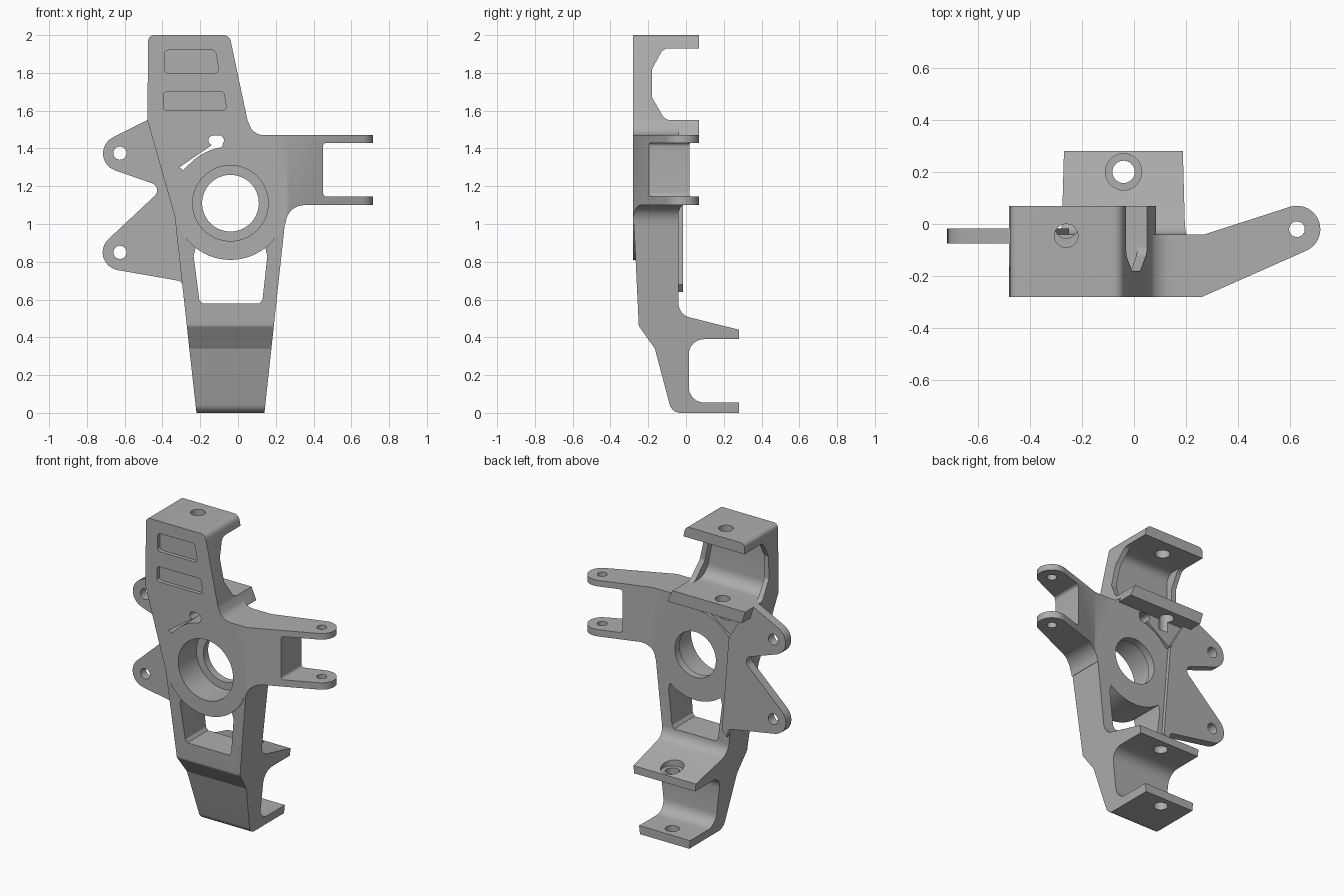
import bpy, bmesh, math
from mathutils import Vector

if "Cube" in bpy.data.objects:
    bpy.data.objects.remove(bpy.data.objects["Cube"])

metal = bpy.data.materials.new("grey_metal")
metal.diffuse_color = (0.42, 0.42, 0.42, 1)
metal.use_nodes = True
metal.node_tree.nodes["Principled BSDF"].inputs["Base Color"].default_value = metal.diffuse_color


def rounded(pts, n=8):
    """Round each (a, b, radius) corner of a closed outline."""
    out = []
    for i, p in enumerate(pts):
        c = Vector(p[:2])
        if len(p) < 3:
            out.append(c)
            continue
        u = (Vector(pts[i - 1][:2]) - c).normalized()
        v = (Vector(pts[(i + 1) % len(pts)][:2]) - c).normalized()
        half = u.angle(v) / 2
        centre = c + (u + v).normalized() * (p[2] / math.sin(half))
        s = c + u * (p[2] / math.tan(half)) - centre
        e = c + v * (p[2] / math.tan(half)) - centre
        sweep = s.angle_signed(e)
        for k in range(n + 1):
            t = -sweep * k / n
            out.append(centre + Vector((s.x * math.cos(t) - s.y * math.sin(t),
                                        s.x * math.sin(t) + s.y * math.cos(t))))
    return out


def arc(ca, cb, r, a0, a1, n=16):
    return [(ca + r * math.cos(math.radians(a0 + (a1 - a0) * k / n)),
             cb + r * math.sin(math.radians(a0 + (a1 - a0) * k / n))) for k in range(n + 1)]


def prism(name, axis, pts, lo, hi):
    """Extrude an outline along one axis between lo and hi."""
    place = {'x': lambda a, b, t: (t, a, b), 'y': lambda a, b, t: (a, t, b),
             'z': lambda a, b, t: (a, b, t)}[axis]
    bm = bmesh.new()
    rings = [[bm.verts.new(place(p[0], p[1], t)) for p in pts] for t in (lo, hi)]
    bm.faces.new(rings[0])
    bm.faces.new(rings[1][::-1])
    for i in range(len(pts)):
        j = (i + 1) % len(pts)
        bm.faces.new((rings[0][i], rings[1][i], rings[1][j], rings[0][j]))
    bmesh.ops.recalc_face_normals(bm, faces=bm.faces)
    me = bpy.data.meshes.new(name)
    bm.to_mesh(me)
    bm.free()
    ob = bpy.data.objects.new(name, me)
    bpy.context.collection.objects.link(ob)
    me.materials.append(metal)
    return ob


def cylinder(name, axis, a, b, r, lo, hi, n=48):
    return prism(name, axis, arc(a, b, r, 0, 360, n)[:-1], lo, hi)


def combine(ob, other, op):
    m = ob.modifiers.new(op, 'BOOLEAN')
    m.operation, m.object, m.solver = op, other, 'EXACT'
    bpy.context.view_layer.objects.active = ob
    bpy.ops.object.modifier_apply(modifier=m.name)
    bpy.data.objects.remove(other)
    return ob


BX, BZ = -0.04, 1.11  # hub bore centre

# Upright column: side profile trimmed by the front outline
side = rounded([(-.28, 2), (.07, 2), (.07, 1.93), (-.12, 1.93, .05), (-.18, 1.82, .03),
                (-.18, 1.67, .03), (-.11, 1.55, .05), (.07, 1.55), (.07, 1.47), (-.04, 1.47),
                (-.04, .52, .08), (.28, .44), (.28, .39), (.015, .39, .08), (.015, .055, .08),
                (.28, .055), (.28, 0), (-.075, 0, .06), (-.165, .34, .03), (-.25, .46, .03),
                (-.28, 1.09)])
front = rounded([(-.475, 2, .03), (-.045, 2, .04), (.05, 1.55, .05), (.085, 1.47), (.25, 1.02),
                 (.14, 0), (-.22, 0), (-.335, 1.04, .05), (-.48, 1.55)])
upright = prism("upright", 'x', side, -.9, .9)
combine(upright, prism("outline", 'y', front, -.5, .5), 'INTERSECT')

# Hub boss
combine(upright, cylinder("hub_boss", 'y', BX, BZ, .30, -.28, -.04, 72), 'UNION')

# Forked steering arm on the right
arm = prism("arm", 'z', [(0, -.28), (.26, -.28)] + arc(.625, -.02, .09, -67, 106)
            + [(.27, -.04), (0, -.04)], .9, 1.7)
combine(arm, prism("arm_outline", 'y', rounded(
    [(0, 1.55), (.05, 1.55), (.07, 1.47, .09), (.8, 1.47), (.8, 1.1), (.27, 1.1, .1),
     (.25, 1.0), (0, 1.0)]), -.5, .5), 'INTERSECT')
combine(arm, prism("fork_gap", 'y', rounded(
    [(.45, 1.43, .02), (.9, 1.43), (.9, 1.145), (.45, 1.145, .02)]), -.5, .5), 'DIFFERENCE')
combine(arm, cylinder("arm_hole", 'z', .625, -.02, .03, 1, 1.6, 24), 'DIFFERENCE')
combine(upright, arm, 'UNION')

# Twin lug plate on the left
lug = prism("lug_plate", 'y', rounded(
    [(-.48, 1.55), (-.864, 1.358, .095), (-.393, 1.194, .04), (-.826, .789, .095),
     (-.30, .697, .03), (-.285, .64), (-.25, .68), (-.30, 1.3), (-.40, 1.47), (-.45, 1.5)]),
    -.075, -.017)
for z in (1.375, .85):
    combine(lug, cylinder("lug_hole", 'y', -.625, z, .035, -.3, .3, 24), 'DIFFERENCE')
combine(upright, lug, 'UNION')

# Hub bore with a wide front seat
cuts = [cylinder("bore", 'y', BX, BZ, .15, -.6, .6, 64),
        cylinder("bearing_seat", 'y', BX, BZ, .20, -.6, -.09, 64)]

# Windows above and below the hub
cuts.append(prism("upper_window", 'y', rounded(
    [(-.36, 1.468, .025), (-.065, 1.468, .025), (-.085, 1.407)])
    + arc(BX, BZ, .30, 100, 134, 8) + rounded([(-.29, 1.285), (-.31, 1.30), (-.36, 1.468)])[:2],
    -.6, .6))
cuts.append(prism("lower_window", 'y', [(-.205, .60), (-.19, .58), (.115, .58), (.13, .60), (.155, .83)]
                  + arc(BX, BZ, .30, -52, -128, 14) + [(-.235, .83)], -.6, -.03 + .2))

# Recess inside the upper bracket, leaving thin side ribs
recess = prism("bracket_recess", 'x', rounded(
    [(.2, 1.93), (-.225, 1.93, .06), (-.225, 1.55, .08), (.2, 1.55)]), -.9, .9)
combine(recess, prism("recess_outline", 'y', [(-.445, 1.95), (-.07, 1.95), (.015, 1.54), (-.445, 1.54)],
                      -.5, .5), 'INTERSECT')
cuts.append(recess)

# Shallow pockets on the front wall of the bracket
for pts in ([(-.39, 1.80), (-.10, 1.80), (-.12, 1.92), (-.39, 1.92)],
            [(-.395, 1.60), (-.06, 1.60), (-.075, 1.70), (-.395, 1.70)]):
    cuts.append(prism("front_pocket", 'y', rounded([p + (.02,) for p in pts]), -.4, -.255))

# Pin holes in the upper and lower brackets
cuts.append(cylinder("upper_pin_hole", 'z', -.26, -.045, .045, 1.9, 2.1, 24))
cuts.append(cylinder("upper_shelf_hole", 'z', -.26, -.01, .045, 1.4, 1.6, 24))
cuts.append(cylinder("lower_pin_hole", 'z', BX, .2, .043, -.1, .6, 24))
cuts.append(cylinder("counterbore", 'z', BX, .2, .07, .435, .6, 32))

for c in cuts:
    combine(upright, c, 'DIFFERENCE')

bpy.ops.object.select_all(action='DESELECT')
upright.select_set(True)
bpy.context.view_layer.objects.active = upright
bpy.ops.object.shade_smooth_by_angle(angle=math.radians(25))
